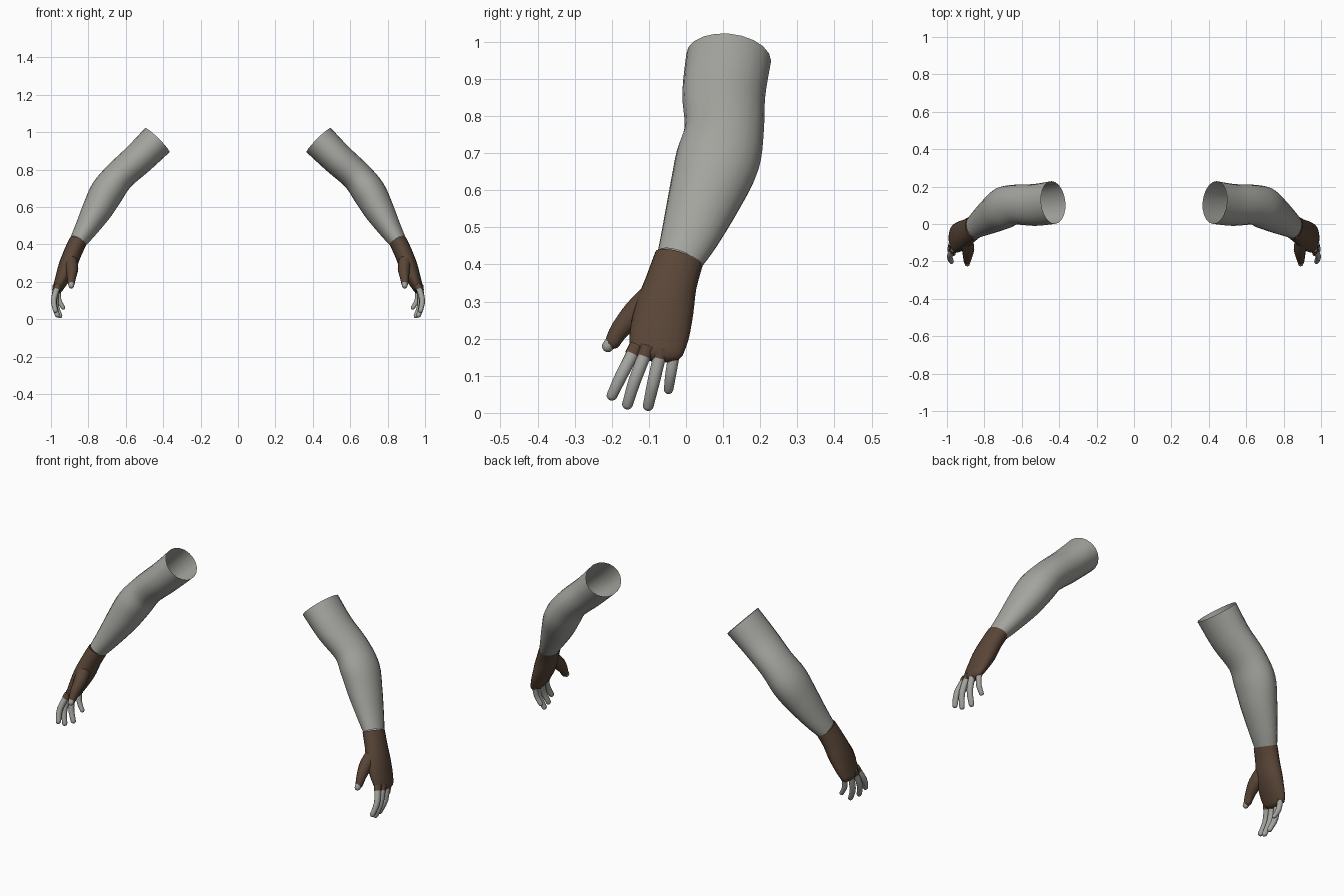
import bpy, bmesh, math
from mathutils import Vector

if "Cube" in bpy.data.objects:
    bpy.data.objects.remove(bpy.data.objects["Cube"])


def material(name, rgb):
    m = bpy.data.materials.new(name)
    m.diffuse_color = (*rgb, 1)
    m.use_nodes = True
    m.node_tree.nodes["Principled BSDF"].inputs["Base Color"].default_value = m.diffuse_color
    return m


SKIN = material("pale grey skin", (0.37, 0.37, 0.345))
LEATHER = material("brown leather", (0.10, 0.06, 0.038))


def smooth_path(rows, steps):
    """Catmull-Rom interpolation of (x, y, z, width, depth) rows."""
    out = []
    for i in range(len(rows) - 1):
        p = [rows[max(0, min(len(rows) - 1, i + k))] for k in (-1, 0, 1, 2)]
        for s in range(steps):
            t = s / steps
            out.append([0.5 * (2 * b + (c - a) * t + (2 * a - 5 * b + 4 * c - d) * t * t
                               + (3 * b - a - 3 * c + d) * t ** 3)
                        for a, b, c, d in zip(*p)])
    return out + [list(rows[-1])]


def limb(name, rows, mat, sides=16, steps=3, round_end=False, start_cap=False):
    """Loft elliptical rings along a path and mirror the tube to the other side."""
    rows = smooth_path(rows, steps)
    pts = [Vector(r[:3]) for r in rows]
    tans = [(pts[min(i + 1, len(pts) - 1)] - pts[max(i - 1, 0)]).normalized()
            for i in range(len(pts))]
    rings = [(p, t, r[3], r[4]) for p, t, r in zip(pts, tans, rows)]
    if round_end:
        # rounded tip
        p, t, a, b = rings[-1]
        for ang in (30, 60, 80):
            c, s = math.cos(math.radians(ang)), math.sin(math.radians(ang))
            rings.append((p + t * min(a, b) * s, t, a * c, b * c))
    bm = bmesh.new()
    loops = []
    for p, t, a, b in rings:
        u = t.cross(Vector((0, 1, 0))).normalized()
        v = t.cross(u)
        loops.append([bm.verts.new(p + u * a * math.cos(k * math.tau / sides)
                                   + v * b * math.sin(k * math.tau / sides))
                      for k in range(sides)])
    for r0, r1 in zip(loops, loops[1:]):
        for k in range(sides):
            n = (k + 1) % sides
            bm.faces.new((r0[k], r0[n], r1[n], r1[k]))
    if round_end:
        bm.faces.new(loops[-1])
    if start_cap:
        bm.faces.new(loops[0][::-1])
    bmesh.ops.recalc_face_normals(bm, faces=bm.faces)
    # an open tube must face away from its own centre line
    f = bm.faces[0]
    f.normal_update()
    if f.normal.dot(f.calc_center_median() - (rings[0][0] + rings[1][0]) / 2) < 0:
        bmesh.ops.reverse_faces(bm, faces=bm.faces)
    for f in bm.faces:
        f.smooth = True
    me = bpy.data.meshes.new(name)
    bm.to_mesh(me)
    bm.free()
    me.materials.append(mat)
    ob = bpy.data.objects.new(name, me)
    bpy.context.collection.objects.link(ob)
    mod = ob.modifiers.new("mirror", 'MIRROR')
    mod.use_mirror_merge = False
    return ob


# Sleeveless arm, open at the upper end
limb("arm", [
    (0.432, 0.115, 0.957, 0.092, 0.115),
    (0.530, 0.102, 0.860, 0.087, 0.112),
    (0.635, 0.103, 0.765, 0.084, 0.107),
    (0.700, 0.085, 0.680, 0.090, 0.114),
    (0.753, 0.052, 0.585, 0.081, 0.100),
    (0.813, 0.013, 0.483, 0.061, 0.080),
    (0.857, -0.018, 0.413, 0.046, 0.063)], SKIN, sides=20, steps=4)

# Glove wrist and palm
limb("glove_palm", [
    (0.856, -0.019, 0.415, 0.048, 0.067),
    (0.886, -0.040, 0.350, 0.048, 0.070),
    (0.913, -0.058, 0.280, 0.048, 0.079),
    (0.943, -0.072, 0.210, 0.037, 0.080),
    (0.963, -0.080, 0.165, 0.028, 0.072)], LEATHER, sides=20, round_end=True)

# Glove thumb sleeve and bare thumb tip
limb("glove_thumb", [
    (0.895, -0.085, 0.320, 0.035, 0.036),
    (0.887, -0.135, 0.270, 0.033, 0.035),
    (0.890, -0.178, 0.224, 0.024, 0.026),
    (0.892, -0.197, 0.192, 0.019, 0.021)], LEATHER, sides=12, round_end=True, start_cap=True)
limb("thumb_tip", [
    (0.892, -0.195, 0.200, 0.016, 0.017),
    (0.891, -0.211, 0.179, 0.015, 0.016)], SKIN, sides=12, round_end=True, start_cap=True)

# Fingers: base, middle joint and tip centre, with a short glove sleeve on each
fingers = {
    "index": ((0.962, -0.133, 0.180), (0.985, -0.172, 0.105), (0.976, -0.200, 0.046), 0.016),
    "middle": ((0.972, -0.102, 0.180), (0.983, -0.137, 0.090), (0.966, -0.158, 0.022), 0.016),
    "ring": ((0.972, -0.066, 0.175), (0.976, -0.087, 0.085), (0.952, -0.102, 0.018), 0.016),
    "little": ((0.962, -0.030, 0.170), (0.958, -0.041, 0.105), (0.935, -0.047, 0.062), 0.014),
}
for finger, (base, mid, tip, r) in fingers.items():
    limb(finger + "_finger", [(*base, r, r * 1.1), (*mid, r * 0.95, r * 1.05),
                              (*tip, r * 0.8, r * 0.9)],
         SKIN, sides=12, round_end=True, start_cap=True)
    cuff = Vector(base).lerp(Vector(mid), 0.32)
    limb(finger + "_glove_sleeve", [(*base, r * 1.2, r * 1.3), (*cuff, r * 1.15, r * 1.25)],
         LEATHER, sides=12)
